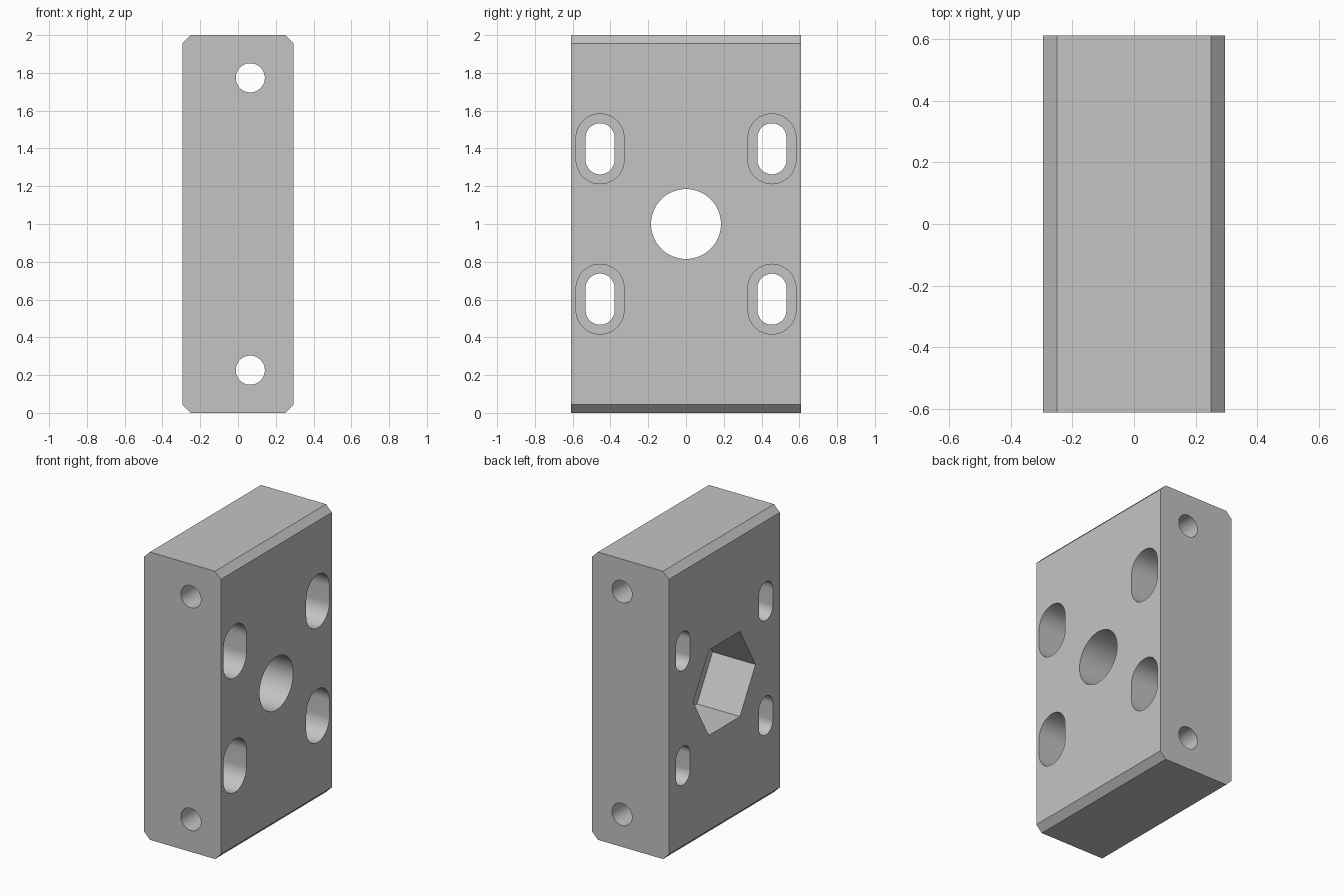
import bpy
import bmesh
from math import sin, cos, pi, radians

if "Cube" in bpy.data.objects:
    bpy.data.objects.remove(bpy.data.objects["Cube"], do_unlink=True)

HALF_X, HALF_Y, HEIGHT, CHAMFER = 0.295, 0.61, 2.0, 0.045
MID_Z = HEIGHT / 2
OVER = 0.1  # how far cutters stick out of the block

grey = bpy.data.materials.new("light grey")
grey.use_nodes = True
colour = (0.55, 0.55, 0.55, 1)
grey.diffuse_color = colour
grey.node_tree.nodes["Principled BSDF"].inputs["Base Color"].default_value = colour


def prism(name, profile, axis, start, end):
    """Extrude a flat (u, z) profile along the x or y axis."""
    def place(u, z, d):
        return (d, u, z) if axis == "x" else (u, d, z)
    bm = bmesh.new()
    face = bm.faces.new([bm.verts.new(place(u, z, start)) for u, z in profile])
    top = bmesh.ops.extrude_face_region(bm, geom=[face])["geom"]
    for v in top:
        if isinstance(v, bmesh.types.BMVert):
            v.co["xy".index(axis)] = end
    bmesh.ops.recalc_face_normals(bm, faces=bm.faces)
    mesh = bpy.data.meshes.new(name)
    bm.to_mesh(mesh)
    bm.free()
    mesh.materials.append(grey)
    obj = bpy.data.objects.new(name, mesh)
    bpy.context.collection.objects.link(obj)
    return obj


def ring(u, z, radius, sides=64):
    return [(u + radius * cos(2 * pi * i / sides), z + radius * sin(2 * pi * i / sides))
            for i in range(sides)]


def slot(u, z, radius, straight, steps=32):
    """Upright slot: two half circles joined by straight sides."""
    pts = []
    for sign in (1, -1):
        for i in range(steps + 1):
            a = pi * i / steps + (0 if sign > 0 else pi)
            pts.append((u + radius * cos(a), z + sign * straight + radius * sin(a)))
    return pts


# Block with chamfered top and bottom edges
x, c = HALF_X, CHAMFER
outline = [(-x + c, 0), (x - c, 0), (x, c), (x, HEIGHT - c),
           (x - c, HEIGHT), (-x + c, HEIGHT), (-x, HEIGHT - c), (-x, c)]
block = prism("mounting_block", outline, "y", -HALF_Y, HALF_Y)

# Central bore and hexagonal nut pocket
cutters = [
    prism("centre_bore", ring(0, MID_Z, 0.185), "x", -x - OVER, x + OVER),
    prism("nut_pocket", ring(0, MID_Z, 0.342, 6), "x", -x - OVER, 0.035),
]

for up in (-1, 1):
    # Cross bores running front to back
    cutters.append(prism("cross_bore", ring(0.065, MID_Z + up * 0.774, 0.077),
                         "y", -HALF_Y - OVER, HALF_Y + OVER))
    # Counterbored screw slots
    for side in (-1, 1):
        y, z = side * 0.455, MID_Z + up * 0.398
        cutters.append(prism("screw_slot", slot(y, z, 0.077, 0.058), "x", -x - OVER, x + OVER))
        cutters.append(prism("counterbore", slot(y, z, 0.127, 0.058), "x", 0, x + OVER))

# Cut every opening, then drop the cutters
bpy.ops.object.select_all(action="DESELECT")
bpy.context.view_layer.objects.active = block
block.select_set(True)
for cutter in cutters:
    mod = block.modifiers.new("cut", "BOOLEAN")
    mod.operation = "DIFFERENCE"
    mod.solver = "EXACT"
    mod.object = cutter
    bpy.ops.object.modifier_apply(modifier=mod.name)
    bpy.data.objects.remove(cutter, do_unlink=True)

bpy.ops.object.shade_smooth_by_angle(angle=radians(30))
